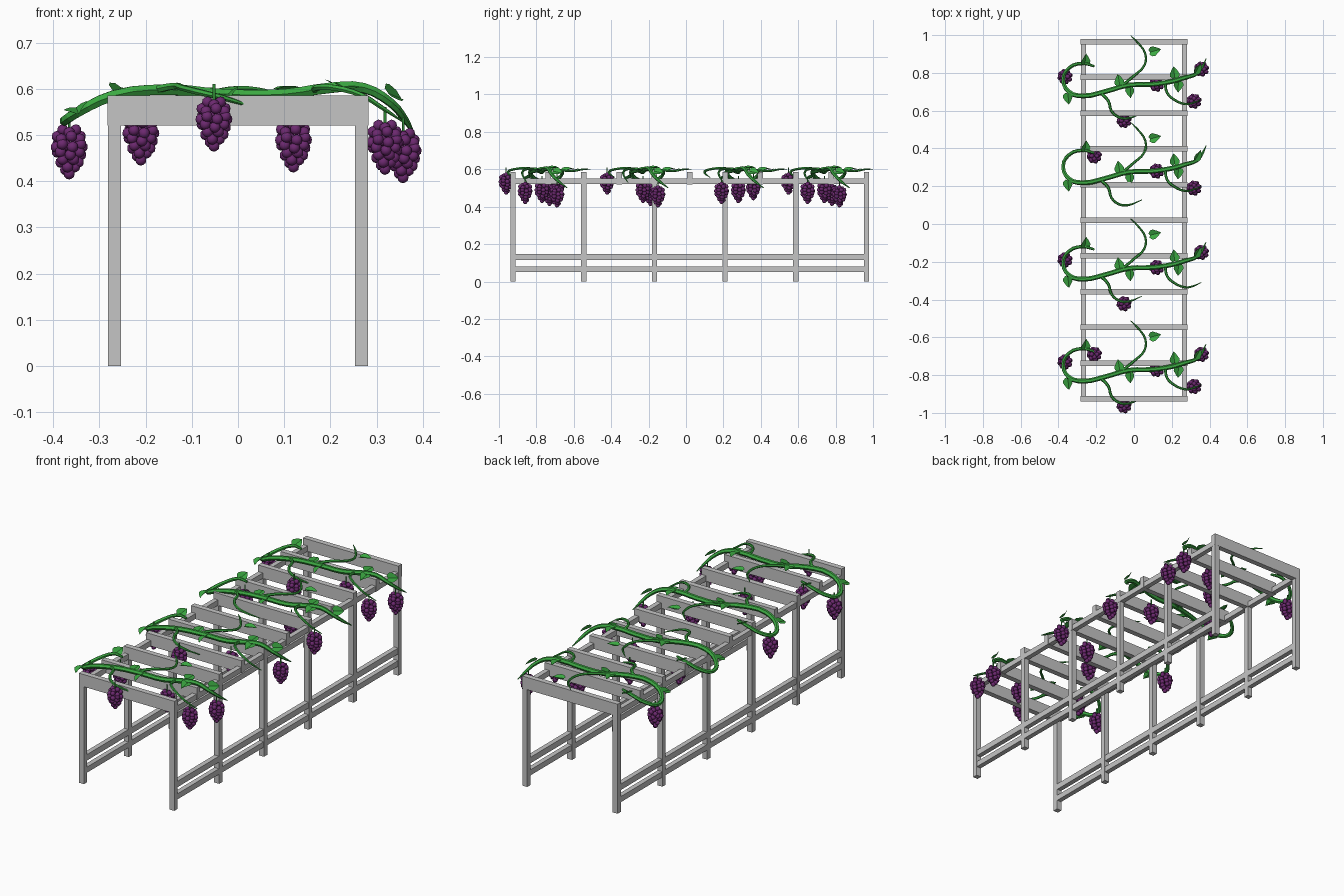
import bpy, bmesh, math
from mathutils import Vector, Matrix, Euler

if "Cube" in bpy.data.objects:
    bpy.data.objects.remove(bpy.data.objects["Cube"])

def mat(name, col):
    m = bpy.data.materials.new(name)
    m.diffuse_color = (*col, 1)
    m.use_nodes = True
    m.node_tree.nodes["Principled BSDF"].inputs["Base Color"].default_value = m.diffuse_color
    return m

GREY = mat("painted_grey", (0.56, 0.56, 0.56))
GREEN = mat("vine_green", (0.045, 0.40, 0.055))
PURPLE = mat("grape_purple", (0.15, 0.022, 0.16))

def finish(bm, name, m, smooth=False):
    me = bpy.data.meshes.new(name)
    bm.to_mesh(me)
    bm.free()
    me.materials.append(m)
    for p in me.polygons:
        p.use_smooth = smooth
    o = bpy.data.objects.new(name, me)
    bpy.context.collection.objects.link(o)
    return o

def box(name, x0, x1, y0, y1, z0, z1):
    bm = bmesh.new()
    bmesh.ops.create_cube(bm, size=1, matrix=Matrix.Translation(
        ((x0 + x1) / 2, (y0 + y1) / 2, (z0 + z1) / 2)) @ Matrix.Diagonal((x1 - x0, y1 - y0, z1 - z0, 1)))
    return finish(bm, name, GREY)

# Pergola frame: posts, long rails and slats
Y0, STEP = -0.925, 0.189
for i in range(11):
    y = Y0 + i * STEP
    box(f"roof_slat_{i}", -0.282, 0.282, y - 0.0145, y + 0.0145, 0.52, 0.585)
    if i % 2 == 0:
        for s in (-1, 1):
            box(f"post_{i}_{s}", s * 0.267 - 0.0145, s * 0.267 + 0.0145, y - 0.014, y + 0.014, 0, 0.53)
for s in (-1, 1):
    for n, z0, z1 in (("lower_rail", 0.05, 0.08), ("middle_rail", 0.115, 0.147), ("top_rail", 0.521, 0.55)):
        box(f"{n}_{s}", s * 0.267 - 0.013, s * 0.267 + 0.013, Y0, Y0 + 10 * STEP, z0, z1)

# Vine paths for the first vine: x, y, z, radius
MAIN = [(-0.21, -0.675, 0.590, .006), (-0.27, -0.66, 0.585, .009), (-0.345, -0.685, 0.55, .010),
        (-0.375, -0.745, 0.53, .011), (-0.345, -0.81, 0.55, .012), (-0.27, -0.832, 0.585, .013),
        (-0.15, -0.808, 0.598, .013), (-0.03, -0.775, 0.588, .013), (0.10, -0.77, 0.588, .013),
        (0.20, -0.755, 0.602, .013), (0.27, -0.735, 0.602, .012), (0.33, -0.715, 0.57, .010),
        (0.36, -0.68, 0.535, .008), (0.382, -0.635, 0.50, .002)]
BACK = [(-0.06, -0.775, 0.59, .008), (0.0, -0.725, 0.60, .007), (0.055, -0.67, 0.595, .006),
        (0.06, -0.61, 0.59, .006), (0.02, -0.55, 0.60, .005), (-0.018, -0.512, 0.60, .002)]
FRONT = [(-0.18, -0.812, 0.598, .009), (-0.135, -0.86, 0.606, .008), (-0.12, -0.91, 0.602, .007),
         (-0.08, -0.945, 0.592, .007), (-0.03, -0.95, 0.58, .006), (0.042, -0.922, 0.557, .002)]
SIDE = [(0.165, -0.765, 0.598, .008), (0.175, -0.815, 0.603, .007), (0.21, -0.85, 0.602, .007),
        (0.27, -0.875, 0.585, .006), (0.31, -0.87, 0.56, .005), (0.355, -0.85, 0.53, .002)]

def vine(name, pts, dy):
    cu = bpy.data.curves.new(name, 'CURVE')
    cu.dimensions = '3D'
    cu.bevel_depth = 1.0
    cu.bevel_resolution = 1
    cu.resolution_u = 3
    cu.use_fill_caps = True
    sp = cu.splines.new('BEZIER')
    sp.bezier_points.add(len(pts) - 1)
    for b, (x, y, z, r) in zip(sp.bezier_points, pts):
        b.co = (x, y + dy, z)
        b.radius = r
        b.handle_left_type = b.handle_right_type = 'AUTO'
    cu.materials.append(GREEN)
    o = bpy.data.objects.new(name, cu)
    bpy.context.collection.objects.link(o)
    bpy.context.view_layer.objects.active = o
    bpy.ops.object.select_all(action='DESELECT')
    o.select_set(True)
    bpy.ops.object.convert(target='MESH')
    for p in bpy.context.object.data.polygons:
        p.use_smooth = False

# Leaf: pointed heart outline folded along its midrib
HALF = [(0.012, -0.006), (0.025, 0.008), (0.026, 0.022), (0.014, 0.042)]

def leaf(name, x, y, z, turn, pitch, roll):
    bm = bmesh.new()
    base, tip = bm.verts.new((0, 0, 0)), bm.verts.new((0, 0.06, -0.006))
    for s in (-1, 1):
        side = [bm.verts.new((s * a, b, 0.25 * a)) for a, b in HALF]
        loop = [base] + side + [tip]
        bm.faces.new(loop if s > 0 else loop[::-1])
    bmesh.ops.solidify(bm, geom=bm.faces[:], thickness=0.002)
    rot = Euler([math.radians(a) for a in (pitch, roll, turn)]).to_matrix().to_4x4()
    bm.transform(Matrix.Translation((x, y, z)) @ rot)
    bmesh.ops.recalc_face_normals(bm, faces=bm.faces[:])
    finish(bm, name, GREEN)

LEAVES = [(-0.26, -0.665, 0.59, 0, 20, 25), (-0.35, -0.82, 0.56, 180, -10, 20),
          (-0.075, -0.775, 0.595, 10, 5, 0), (-0.02, -0.785, 0.59, 175, -10, 25),
          (0.215, -0.735, 0.607, 5, 5, 10), (0.235, -0.755, 0.603, 180, -5, -10),
          (0.085, -0.60, 0.598, -75, 5, 0), (0.325, -0.71, 0.59, -40, -10, 45)]

# Grape bunch: rings of berries, narrowing downwards (height, ring radius, count)
RINGS = [(-0.012, 0.014, 4), (-0.026, 0.026, 7), (-0.043, 0.029, 8), (-0.060, 0.026, 7),
         (-0.076, 0.020, 5), (-0.092, 0.012, 3), (-0.107, 0.0, 1), (-0.045, 0.008, 2)]

def bunch(name, x, y, z):
    bm = bmesh.new()
    for k, (h, r, n) in enumerate(RINGS):
        for j in range(n):
            a = 2 * math.pi * (j / n) + k * 1.3
            dz = 0.003 * (-1) ** j
            bmesh.ops.create_icosphere(bm, subdivisions=2, radius=0.0122, matrix=Matrix.Translation(
                (x + r * math.cos(a), y + r * math.sin(a), z + h + dz)))
    finish(bm, name, PURPLE, True)
    bm = bmesh.new()
    bmesh.ops.create_cone(bm, cap_ends=True, segments=5, radius1=0.003, radius2=0.003, depth=0.05,
                          matrix=Matrix.Translation((x, y, z + 0.005)))
    finish(bm, name + "_stem", GREEN)

BUNCHES = [(-0.365, -0.73, 0.52), (-0.21, -0.69, 0.55), (-0.052, -0.962, 0.58),
           (0.12, -0.77, 0.535), (0.357, -0.69, 0.512), (0.318, -0.86, 0.53)]
# Offset of each vine along the frame and the bunches it carries
VINES = [(0, (0, 1, 2, 3, 4, 5)), (0.54, (0, 2, 3, 4)), (1.05, (1, 3, 5)), (1.51, (0, 2, 3, 4, 5))]
for v, (dy, carried) in enumerate(VINES):
    for n, path in (("main_vine", MAIN), ("back_shoot", BACK), ("front_shoot", FRONT), ("side_shoot", SIDE)):
        vine(f"{n}_{v}", path, dy)
    for i, (x, y, z, t, p, r) in enumerate(LEAVES):
        leaf(f"leaf_{v}_{i}", x, y + dy, z, t, p, r)
    for i in carried:
        x, y, z = BUNCHES[i]
        bunch(f"grape_bunch_{v}_{i}", x, y + dy, z)
